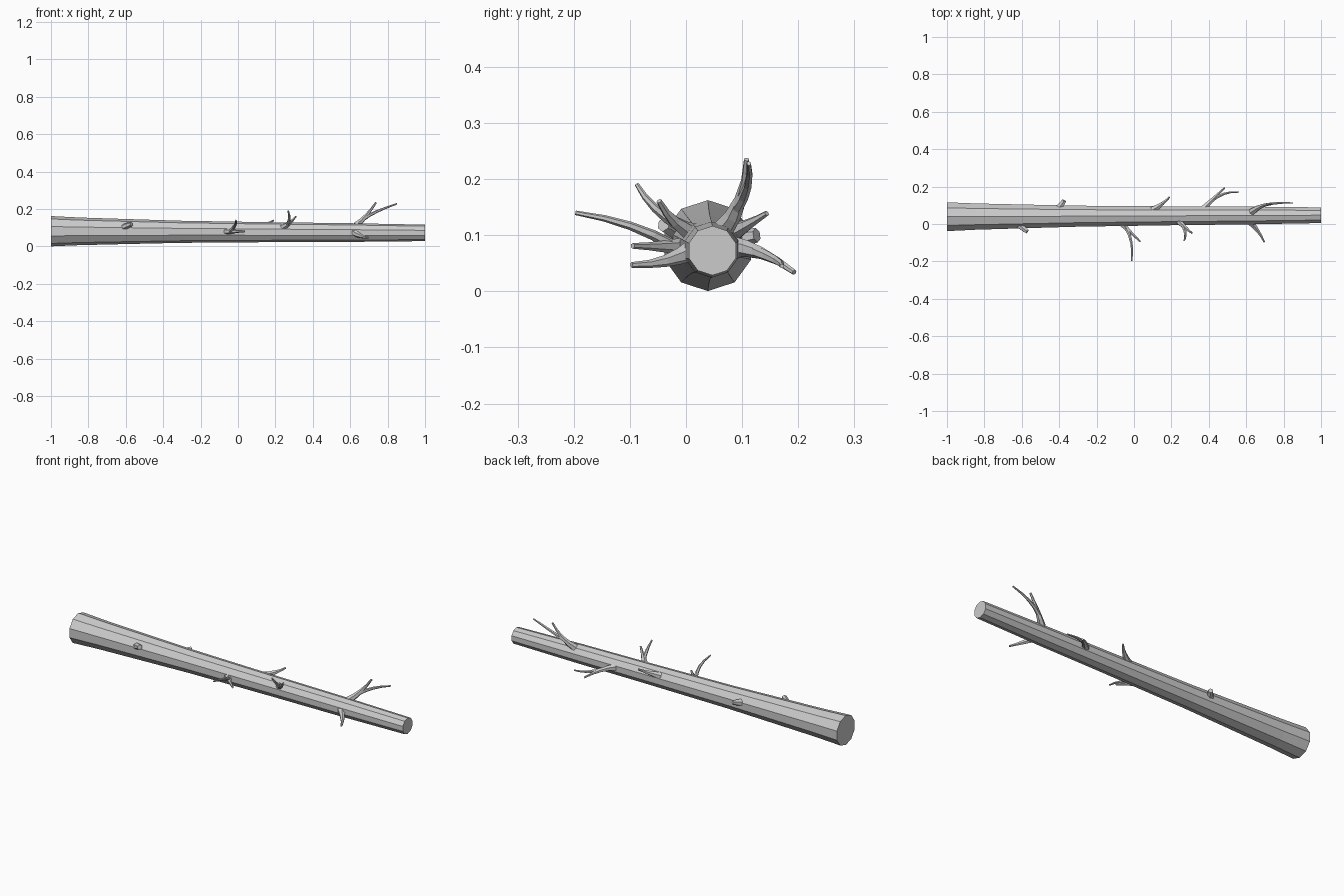
import bpy, bmesh, math
from mathutils import Vector

if "Cube" in bpy.data.objects:
    bpy.data.objects.remove(bpy.data.objects["Cube"])


def tube(name, centres, radii, sides, square_ends=False):
    """Flat-faced tapered tube along a path."""
    bm = bmesh.new()
    rings = []
    last = len(centres) - 1
    for i, c in enumerate(centres):
        d = (centres[min(i + 1, last)] - centres[max(i - 1, 0)]).normalized()
        if square_ends:
            d = Vector((1, 0, 0))
        side = Vector((0, 0, 1)).cross(d).normalized()
        up = d.cross(side)
        angles = [2 * math.pi * k / sides for k in range(sides)]
        rings.append([bm.verts.new(c + radii[i] * (up * math.cos(a) + side * math.sin(a)))
                      for a in angles])
    for r0, r1 in zip(rings, rings[1:]):
        for k in range(sides):
            n = (k + 1) % sides
            bm.faces.new((r0[k], r0[n], r1[n], r1[k]))
    bm.faces.new(rings[0])
    bm.faces.new(rings[-1])
    bmesh.ops.recalc_face_normals(bm, faces=bm.faces)
    me = bpy.data.meshes.new(name)
    bm.to_mesh(me)
    bm.free()
    bpy.context.collection.objects.link(bpy.data.objects.new(name, me))


def along(a, b, c, t):
    """Smooth curve passing through a, b (halfway) and c."""
    return (a * (1 - t) * (1 - 2 * t) + b * 4 * t * (1 - t) + c * t * (2 * t - 1))


def branch(name, base, mid, tip, fork=None, r0=0.02, r1=0.005):
    a, b, c = Vector(base), Vector(mid), Vector(tip)
    steps = [i / 4 for i in range(5)]
    # wide flared foot, thin end
    tube(name, [along(a, b, c, t) for t in steps],
         [r1 + (r0 - r1) * (1 - t) ** 1.4 for t in steps], 6)
    if fork:
        s, m, e = along(a, b, c, 0.35), Vector(fork[0]), Vector(fork[1])
        tube(name + "_fork", [along(s, m, e, t) for t in steps],
             [0.011 - 0.007 * t for t in steps], 6)


# Trunk: ten-sided, flared at the thick end, its axis drifting slightly
stations = [-1, -0.85, -0.6, -0.3, 0.2, 0.6, 1]
tube("trunk",
     [Vector((x, 0.043 + 0.004 * x, 0.077 - 0.0045 * x)) for x in stations],
     [0.081, 0.074, 0.067, 0.059, 0.053, 0.050, 0.044], 10, True)

# Broken stubs near the thick end
branch("front_stub", (-0.62, 0, 0.097), (-0.59, -0.025, 0.112), (-0.57, -0.04, 0.119), r1=0.013)
branch("back_stub", (-0.41, 0.075, 0.09), (-0.39, 0.1, 0.095), (-0.373, 0.126, 0.1),
       r0=0.024, r1=0.013)

# Front branches
branch("front_middle_branch", (-0.08, 0.015, 0.08), (-0.025, -0.038, 0.08), (0.035, -0.095, 0.081),
       fork=((-0.014, -0.1, 0.117), (-0.012, -0.197, 0.14)))
branch("front_upper_branch", (0.235, 0.02, 0.1), (0.275, -0.02, 0.124), (0.31, -0.048, 0.161),
       fork=((0.275, -0.055, 0.148), (0.268, -0.088, 0.191)))
branch("front_lower_branch", (0.62, 0.012, 0.075), (0.662, -0.037, 0.054), (0.697, -0.097, 0.047))

# Back branches
branch("back_short_branch", (0.1, 0.075, 0.1), (0.152, 0.109, 0.118), (0.19, 0.144, 0.139))
branch("back_lower_branch", (0.37, 0.08, 0.079), (0.424, 0.135, 0.068), (0.484, 0.193, 0.034),
       fork=((0.48, 0.161, 0.055), (0.56, 0.171, 0.045)))

# Top branch near the thin end
branch("top_branch", (0.63, 0.065, 0.11), (0.685, 0.097, 0.164), (0.738, 0.108, 0.235),
       fork=((0.745, 0.11, 0.188), (0.85, 0.112, 0.228)))
